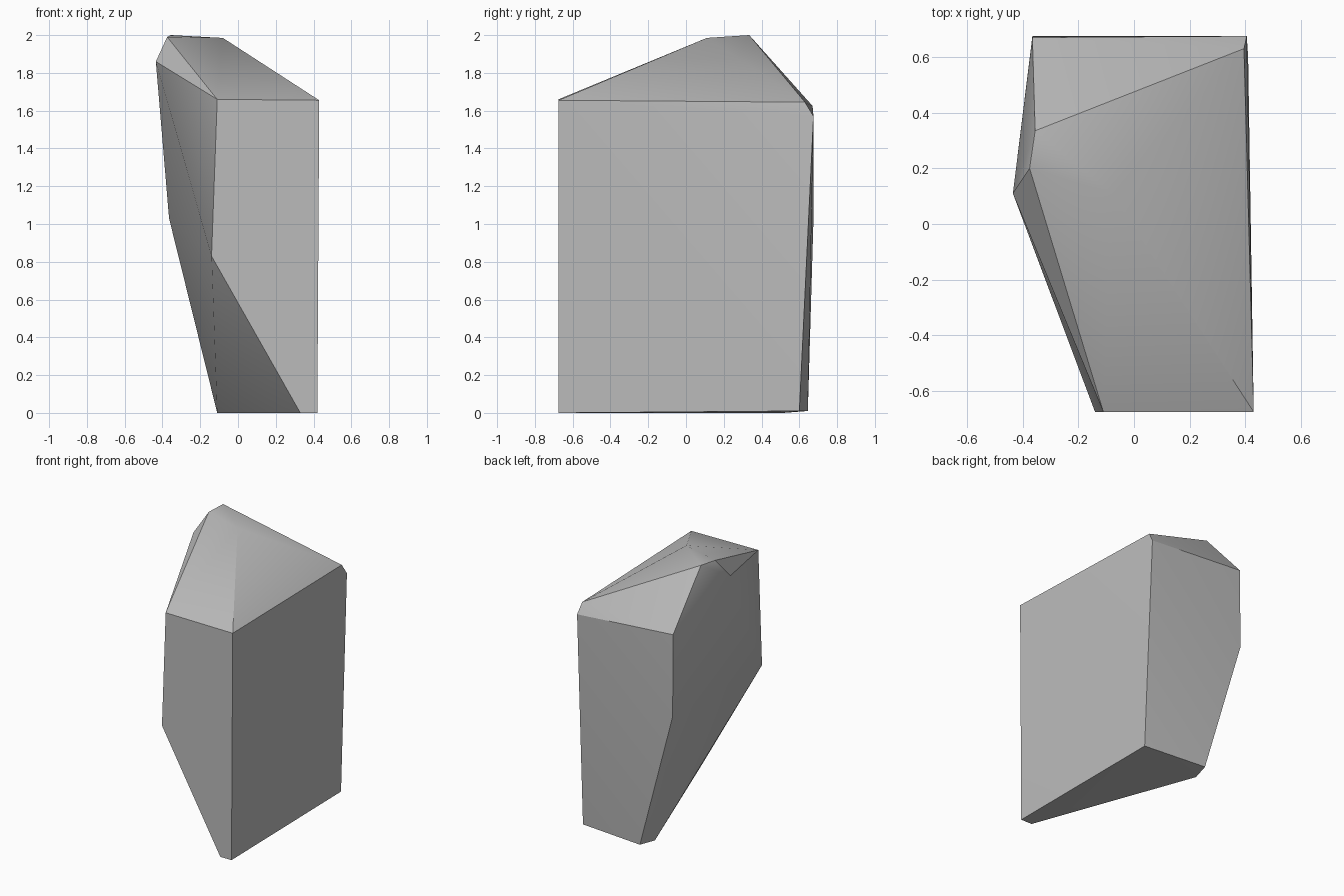
import bpy
import bmesh
import math

# Remove the default cube
cube = bpy.data.objects.get("Cube")
if cube:
    bpy.data.objects.remove(cube, do_unlink=True)

# Flat stone colour
stone = bpy.data.materials.new("stone_grey")
stone.use_nodes = True
grey = (0.5, 0.5, 0.5, 1.0)
stone.diffuse_color = grey
stone.node_tree.nodes["Principled BSDF"].inputs["Base Color"].default_value = grey

FRONT = -0.675

# Corners of the chiselled block, level by level
foot = [(0.42, FRONT, 0), (0.33, FRONT, 0), (-0.11, 0.515, 0),
        (-0.08, 0.645, 0.01), (0.41, 0.6, 0.01)]
waist = [(-0.14, FRONT, 0.83), (-0.365, 0.675, 1.03)]
shoulder = [(-0.11, FRONT, 1.66), (0.43, FRONT, 1.655), (0.395, 0.63, 1.645),
            (0.405, 0.675, 1.57), (-0.365, 0.67, 1.625)]
peak = [(-0.08, 0.11, 1.985), (-0.355, 0.335, 2.0),
        (-0.375, 0.2, 1.99), (-0.435, 0.11, 1.86)]

# Wrap the corners in one convex skin
bm = bmesh.new()
for corner in foot + waist + shoulder + peak:
    bm.verts.new(corner)
bmesh.ops.convex_hull(bm, input=bm.verts[:])
bmesh.ops.delete(bm, geom=[v for v in bm.verts if not v.link_faces], context='VERTS')
bmesh.ops.recalc_face_normals(bm, faces=bm.faces[:])

mesh = bpy.data.meshes.new("rock")
bm.to_mesh(mesh)
bm.free()
mesh.materials.append(stone)

rock = bpy.data.objects.new("rock", mesh)
bpy.context.collection.objects.link(rock)

# Soften shallow creases, keep the chiselled edges sharp
bpy.ops.object.select_all(action='DESELECT')
rock.select_set(True)
bpy.context.view_layer.objects.active = rock
bpy.ops.object.shade_smooth_by_angle(angle=math.radians(30))
